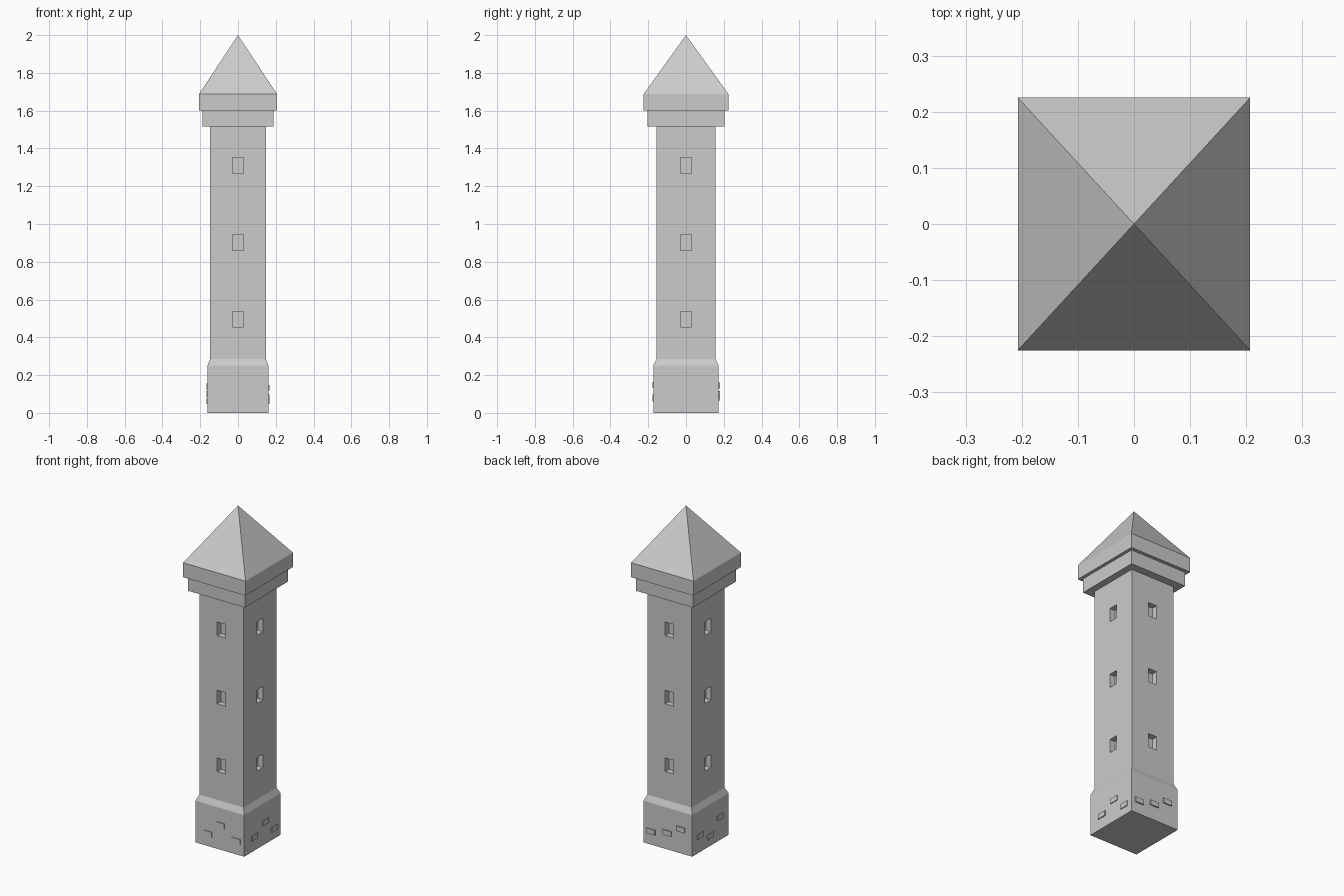
import bpy, bmesh
from mathutils import Vector

if "Cube" in bpy.data.objects:
    bpy.data.objects.remove(bpy.data.objects["Cube"])


def stack(name, rings):
    """Solid through rectangular rings (half x, half y, z); a zero ring is an apex."""
    bm = bmesh.new()
    loops = []
    for hx, hy, z in rings:
        loops.append([bm.verts.new((sx * hx, sy * hy, z))
                      for sx, sy in ((-1, -1), (1, -1), (1, 1), (-1, 1))])
    bm.faces.new(loops[0][::-1])
    for a, b in zip(loops, loops[1:]):
        for i in range(4):
            j = (i + 1) % 4
            bm.faces.new((a[i], a[j], b[j], b[i]))
    if rings[-1][0] > 0:
        bm.faces.new(loops[-1])
    bmesh.ops.remove_doubles(bm, verts=bm.verts, dist=1e-5)
    bmesh.ops.recalc_face_normals(bm, faces=bm.faces)
    return finish(name, bm)


def finish(name, bm):
    me = bpy.data.meshes.new(name)
    bm.to_mesh(me)
    bm.free()
    ob = bpy.data.objects.new(name, me)
    bpy.context.collection.objects.link(ob)
    return ob


def add_box(bm, centre, size):
    verts = bmesh.ops.create_cube(bm, size=1)["verts"]
    bmesh.ops.scale(bm, vec=Vector(size), verts=verts)
    bmesh.ops.translate(bm, vec=Vector(centre), verts=verts)


SX, SY = 0.147, 0.157      # shaft half sizes
BX, BY = 0.162, 0.173      # base half sizes

# Main masses
stack("base", [(BX, BY, 0), (BX, BY, 0.25), (SX, SY, 0.285)])
shaft = stack("shaft", [(SX, SY, 0.285), (SX, SY, 1.515)])
stack("cornice", [(0.188, 0.204, 1.515), (0.188, 0.204, 1.60)])
stack("roof", [(0.207, 0.225, 1.60), (0.207, 0.225, 1.687), (0, 0, 2.0)])

# Window recesses on all four sides
W, H, D = 0.056, 0.082, 0.035
bm = bmesh.new()
for z in (0.496, 0.902, 1.312):
    for s in (-1, 1):
        add_box(bm, (0, s * SY, z), (W, 2 * D, H))
        add_box(bm, (s * SX, 0, z), (2 * D, W, H))
cutter = finish("window_cutter", bm)
cutter.hide_render = True
cutter.hide_viewport = True
mod = shaft.modifiers.new("windows", "BOOLEAN")
mod.operation = "DIFFERENCE"
mod.solver = "EXACT"
mod.object = cutter

# Raised stones on the base: axis, side, projection, (position along face, z)
stones = [
    ("y", -1, 0.004, [(-0.08, 0.075), (0.003, 0.148), (0.11, 0.082)]),
    ("y", 1, 0.007, [(0.11, 0.08), (0.003, 0.10), (-0.087, 0.145)]),
    ("x", 1, 0.005, [(-0.075, 0.082), (0.028, 0.133), (0.112, 0.062)]),
    ("x", -1, 0.006, [(0.098, 0.10), (0.005, 0.062), (-0.093, 0.14)]),
]
bm = bmesh.new()
for axis, side, out, spots in stones:
    for u, z in spots:
        if axis == "y":
            add_box(bm, (u, side * BY, z), (0.056, 2 * out, 0.03))
        else:
            add_box(bm, (side * BX, u, z), (2 * out, 0.056, 0.03))
finish("base_stones", bm)
